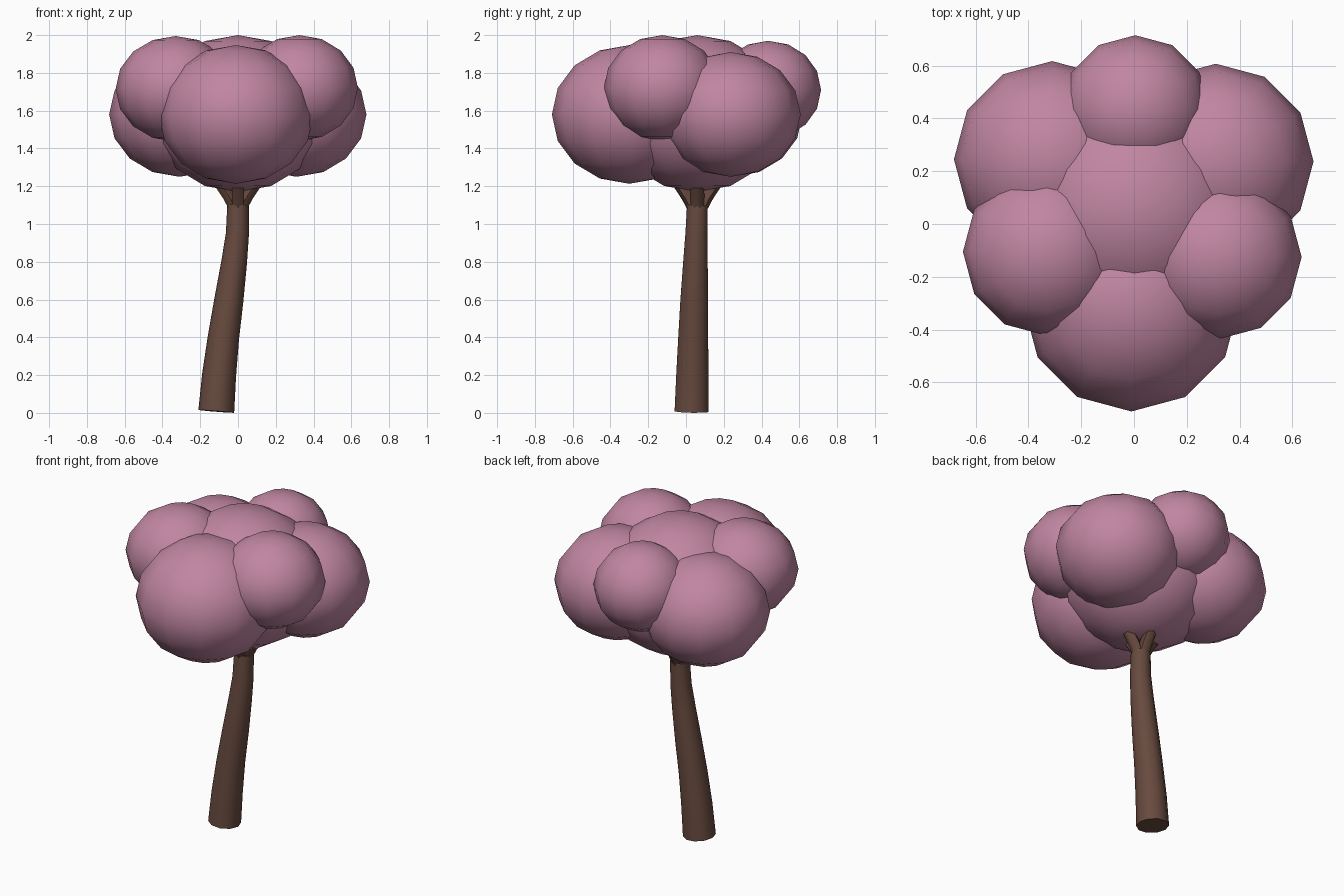
import bpy, bmesh, math
from mathutils import Vector

cube = bpy.data.objects.get("Cube")
if cube:
    bpy.data.objects.remove(cube, do_unlink=True)


def material(name, rgb):
    mat = bpy.data.materials.new(name)
    mat.use_nodes = True
    mat.diffuse_color = (*rgb, 1)
    mat.node_tree.nodes["Principled BSDF"].inputs["Base Color"].default_value = (*rgb, 1)
    return mat


blossom = material("blossom pink", (0.53, 0.24, 0.36))
bark = material("bark brown", (0.135, 0.068, 0.048))


def finish(bm, name, mat, sharp=60):
    """Turn a bmesh into a smooth-shaded object."""
    bmesh.ops.recalc_face_normals(bm, faces=bm.faces)
    mesh = bpy.data.meshes.new(name)
    bm.to_mesh(mesh)
    bm.free()
    mesh.materials.append(mat)
    obj = bpy.data.objects.new(name, mesh)
    bpy.context.collection.objects.link(obj)
    bpy.ops.object.select_all(action="DESELECT")
    obj.select_set(True)
    bpy.context.view_layer.objects.active = obj
    bpy.ops.object.shade_smooth_by_angle(angle=math.radians(sharp))
    return obj


def tube(name, stations, sides, turn=0.0):
    """Capped tube through (centre, radius) stations, square to the path."""
    bm = bmesh.new()
    rings = []
    for i, (centre, radius) in enumerate(stations):
        ahead = Vector(stations[min(i + 1, len(stations) - 1)][0])
        behind = Vector(stations[max(i - 1, 0)][0])
        tilt = Vector((0, 0, 1)).rotation_difference(ahead - behind)
        ring = []
        for k in range(sides):
            a = math.tau * k / sides + turn
            offset = tilt @ Vector((math.cos(a), math.sin(a), 0))
            ring.append(bm.verts.new(Vector(centre) + offset * radius))
        rings.append(ring)
    for low, high in zip(rings, rings[1:]):
        for k in range(sides):
            n = (k + 1) % sides
            bm.faces.new((low[k], low[n], high[n], high[k]))
    bm.faces.new(rings[0][::-1])
    bm.faces.new(rings[-1])
    return finish(bm, name, bark)


def puff(name, centre, width, height):
    """Slightly flattened ball of blossom."""
    bm = bmesh.new()
    bmesh.ops.create_uvsphere(bm, u_segments=12, v_segments=8, radius=1)
    bmesh.ops.scale(bm, vec=(width, width, height), verts=bm.verts)
    obj = finish(bm, name, blossom)
    obj.location = centre


# Curved, tapering trunk
tube("trunk", [
    ((-0.115, 0.03, 0.008), 0.095),
    ((-0.10, 0.034, 0.2), 0.09),
    ((-0.077, 0.038, 0.4), 0.083),
    ((-0.048, 0.044, 0.6), 0.077),
    ((-0.02, 0.05, 0.8), 0.068),
    ((-0.003, 0.055, 0.95), 0.061),
    ((0, 0.06, 1.1), 0.057),
], 10)

# Short branches spreading into the crown
for name, angle in (("left", 0), ("back", 90), ("right", 180), ("front", 270)):
    a = math.radians(angle)
    out = Vector((math.cos(a), math.sin(a), 0))
    root = Vector((0, 0.06, 1.08))
    tube(name + "_branch", [
        (root + out * 0.015, 0.035),
        (root + out * 0.05 + Vector((0, 0, 0.07)), 0.037),
        (root + out * 0.14 + Vector((0, 0, 0.2)), 0.033),
    ], 6, math.pi / 6)

# Crown of overlapping puffs
puff("centre_puff", (0, 0.06, 1.585), 0.46, 0.415)
puff("front_puff", (-0.01, -0.30, 1.58), 0.41, 0.367)
puff("back_puff", (0.005, 0.435, 1.71), 0.28, 0.26)
puff("back_left_puff", (0.31, 0.237, 1.58), 0.37, 0.33)
puff("back_right_puff", (-0.31, 0.245, 1.58), 0.372, 0.33)
puff("front_left_puff", (0.325, -0.125, 1.72), 0.31, 0.28)
puff("front_right_puff", (-0.33, -0.105, 1.715), 0.318, 0.28)
